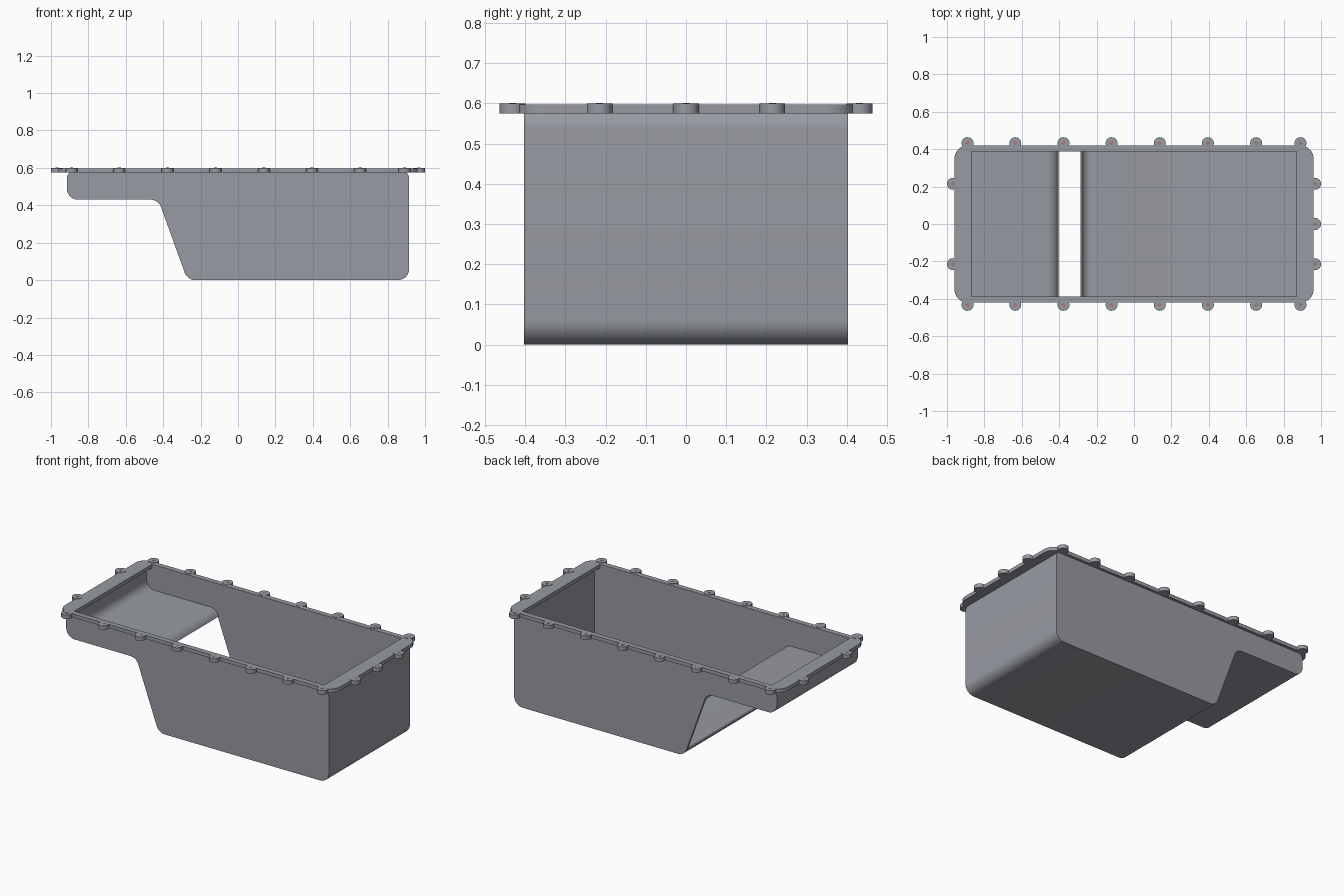
import bpy, bmesh, math
from mathutils import Vector

if "Cube" in bpy.data.objects:
    bpy.data.objects.remove(bpy.data.objects["Cube"])


def material(name, rgb):
    m = bpy.data.materials.new(name)
    m.diffuse_color = (*rgb, 1)
    m.use_nodes = True
    m.node_tree.nodes["Principled BSDF"].inputs["Base Color"].default_value = m.diffuse_color
    return m


GREY = material("cast grey", (0.31, 0.325, 0.36))
RED = material("dull red", (0.42, 0.17, 0.17))


def finish(name, bm, mat):
    bmesh.ops.recalc_face_normals(bm, faces=bm.faces)
    mesh = bpy.data.meshes.new(name)
    bm.to_mesh(mesh)
    bm.free()
    ob = bpy.data.objects.new(name, mesh)
    bpy.context.collection.objects.link(ob)
    mesh.materials.append(mat)
    bpy.ops.object.select_all(action='DESELECT')
    ob.select_set(True)
    bpy.context.view_layer.objects.active = ob
    bpy.ops.object.shade_smooth_by_angle(angle=math.radians(30))
    return ob


def fillet(prev, corner, nxt, r, n=10):
    """Points of an arc that rounds a corner."""
    c = Vector(corner)
    a, b = (Vector(prev) - c).normalized(), (Vector(nxt) - c).normalized()
    half = a.angle(b) / 2
    centre = c + (a + b).normalized() * (r / math.sin(half))
    t = r / math.tan(half)
    s, e = c + a * t - centre, c + b * t - centre
    ang = s.angle(e)
    return [centre + (s * math.sin((1 - i / n) * ang) + e * math.sin(i / n * ang)) / math.sin(ang)
            for i in range(n + 1)]


def prism(bm, pts, to3d, lo, hi):
    """Solid between two parallel copies of an outline."""
    a = [bm.verts.new(to3d(p, lo)) for p in pts]
    b = [bm.verts.new(to3d(p, hi)) for p in pts]
    bm.faces.new(a)
    bm.faces.new(b[::-1])
    for i in range(len(pts)):
        j = (i + 1) % len(pts)
        bm.faces.new((a[i], a[j], b[j], b[i]))


def side(p, y):
    return (p[0], y, p[1])


# Stepped side profile with every corner rounded
X, TOP, STEP, R = 0.915, 0.598, 0.43, 0.06
WALL_IN, WALL_OUT = 0.387, 0.403
corners = [(-X, TOP), (-X, STEP), (-0.426, STEP), (-0.2705, 0), (X, 0), (X, TOP)]
arcs = [fillet(corners[i - 1], corners[i], corners[(i + 1) % 6], R) for i in range(6)]
outline = [p for arc in arcs for p in arc]

# Front and back walls
for name, s in (("front_wall", -1), ("back_wall", 1)):
    bm = bmesh.new()
    prism(bm, outline, side, s * WALL_IN, s * WALL_OUT)
    finish(name, bm, GREY)


# Bent sheets: shallow shelf and deep sump, with the slope between left open
def sheet(name, path, thick=0.008):
    inner = []
    for i, p in enumerate(path):
        d = (path[min(i + 1, len(path) - 1)] - path[max(i - 1, 0)]).normalized()
        inner.append(p + Vector((-d.y, d.x)) * thick)
    bm = bmesh.new()
    rings = []
    for y in (-WALL_OUT, WALL_OUT):
        rings.append([[bm.verts.new(side(p, y)) for p in row] for row in (path, inner)])
    (o0, i0), (o1, i1) = rings
    for k in range(len(path) - 1):
        for q in ((o0, o1), (i0, i1), (o0, i0), (o1, i1)):
            bm.faces.new((q[0][k], q[0][k + 1], q[1][k + 1], q[1][k]))
    for k in (0, -1):
        bm.faces.new((o0[k], o1[k], i1[k], i0[k]))
    finish(name, bm, GREY)


sheet("shelf_sheet", arcs[0][2:] + arcs[1] + arcs[2])
sheet("sump_sheet", arcs[3] + arcs[4] + arcs[5][:-2])

# Flange: rounded frame with a rectangular opening
FX, FY, IX, IY, Z0, Z1 = 0.96, 0.42, 0.87, 0.387, 0.575, 0.598
box = [(FX, FY), (-FX, FY), (-FX, -FY), (FX, -FY)]
hole = [(IX, IY), (-IX, IY), (-IX, -IY), (IX, -IY)]
rounded = [fillet(box[i - 1], box[i], box[(i + 1) % 4], 0.07, 8) for i in range(4)]
bm = bmesh.new()
outer = [[[bm.verts.new((*p, z)) for p in arc] for arc in rounded] for z in (Z0, Z1)]
inner = [[bm.verts.new((*p, z)) for p in hole] for z in (Z0, Z1)]
for o, h in zip(outer, inner):
    for i in range(4):
        j = (i + 1) % 4
        bm.faces.new((*o[i], h[i]))
        bm.faces.new((o[i][-1], o[j][0], h[j], h[i]))
flat = [[v for arc in o for v in arc] for o in outer]
for lo, hi in (flat, inner):
    for i in range(len(lo)):
        j = (i + 1) % len(lo)
        bm.faces.new((lo[i], lo[j], hi[j], hi[i]))
finish("flange", bm, GREY)

# Bolt bosses around the rim, each with a small centre mark
xs = (-0.89, -0.635, -0.377, -0.12, 0.138, 0.395, 0.653, 0.89)
spots = [(x, s * 0.432) for x in xs for s in (-1, 1)]
spots += [(0.968, y) for y in (-0.215, 0, 0.215)] + [(-0.968, y) for y in (-0.215, 0.215)]


def discs(name, r, n, z0, z1, mat):
    bm = bmesh.new()
    for x, y in spots:
        ring = [(x + r * math.cos(math.tau * i / n), y + r * math.sin(math.tau * i / n))
                for i in range(n)]
        prism(bm, ring, lambda p, z: (p[0], p[1], z), z0, z1)
    finish(name, bm, mat)


discs("bolt_bosses", 0.032, 28, Z0, 0.6, GREY)
discs("bolt_marks", 0.009, 12, 0.598, 0.601, RED)
